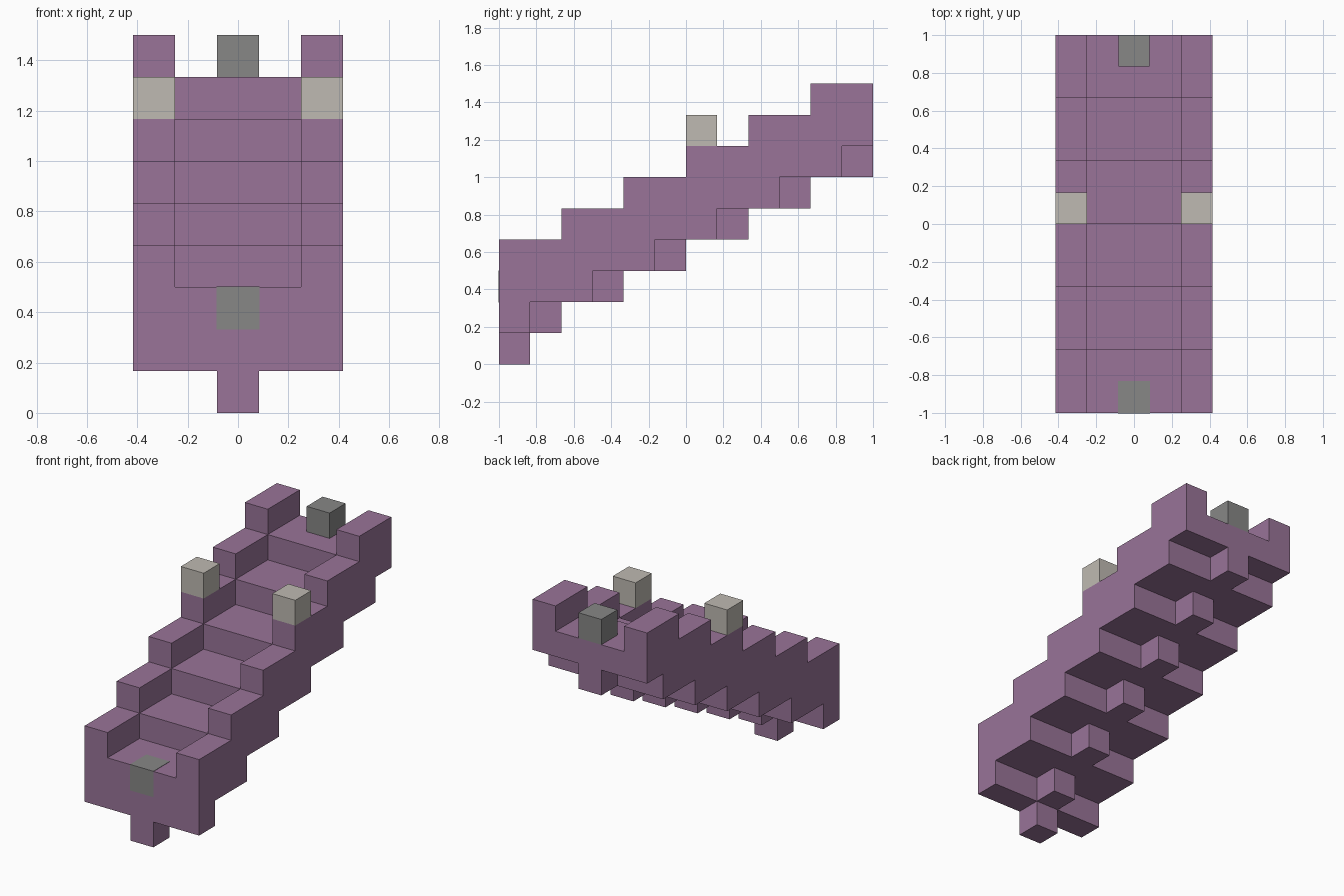
import bpy
import bmesh

if "Cube" in bpy.data.objects:
    bpy.data.objects.remove(bpy.data.objects["Cube"], do_unlink=True)

U = 1 / 6        # one block
STEPS = 6        # stair segments, each two blocks deep and one block high


def material(name, rgb):
    mat = bpy.data.materials.new(name)
    mat.use_nodes = True
    mat.diffuse_color = (*rgb, 1)
    mat.node_tree.nodes["Principled BSDF"].inputs["Base Color"].default_value = (*rgb, 1)
    return mat


purple = material("dusty_purple", (0.319, 0.174, 0.314))
beige = material("warm_beige", (0.521, 0.491, 0.445))
grey = material("mid_grey", (0.242, 0.242, 0.24))


def prism(name, profile, x0, x1, mat):
    """Extrude a (y, z) profile, given in blocks, from x0 to x1."""
    bm = bmesh.new()
    face = bm.faces.new([bm.verts.new((x0 * U, y * U, z * U)) for y, z in profile])
    ext = bmesh.ops.extrude_face_region(bm, geom=[face])
    moved = [v for v in ext["geom"] if isinstance(v, bmesh.types.BMVert)]
    bmesh.ops.translate(bm, verts=moved, vec=((x1 - x0) * U, 0, 0))
    bmesh.ops.recalc_face_normals(bm, faces=bm.faces)
    mesh = bpy.data.meshes.new(name)
    bm.to_mesh(mesh)
    bm.free()
    mesh.materials.append(mat)
    obj = bpy.data.objects.new(name, mesh)
    bpy.context.collection.objects.link(obj)
    return obj


def block(name, x, y, z, mat, grow=0.0):
    """One unit block centred on x, with its front at y and its base at z."""
    a, b = -grow, 1 + grow
    return prism(name, [(y + a, z + a), (y + b, z + a), (y + b, z + b), (y + a, z + b)],
                 x - 0.5 - grow, x + 0.5 + grow, mat)


def stair_profile(first_top):
    """Stepped top, and stepped underside offset by half a segment."""
    pts = []
    for i in range(STEPS):
        y = 2 * i - STEPS
        pts += [(y, first_top + i), (y + 2, first_top + i)]
    for i in reversed(range(STEPS)):
        y = 2 * i - STEPS + 1
        pts += [(y + 1, i + 2), (y, i + 2), (y, i + 1)] if i == STEPS - 1 else \
               [(y, i + 2), (y, i + 1)]
    pts.append((-STEPS, 1))
    return pts


# Sunken stair treads and the raised walls on both sides
prism("stair_treads", stair_profile(3), -1.5, 1.5, purple)
for side, s in (("left", 1), ("right", -1)):
    prism(side + "_wall", stair_profile(4), s * 1.5, s * 2.5, purple)
    block(side + "_wall_cap", s * 2, 0, 7, beige)

# Pegs under the stairs
block("front_foot", 0, -STEPS, 0, purple)
for i in range(STEPS):
    block(f"under_peg_{i + 1}", 0, 2 * i - STEPS + 1, i + 1, purple)

# Grey marker blocks: one set flush in the lowest tread, one standing at the top
block("front_marker", 0, -STEPS, 2, grey, grow=0.012)
block("back_marker", 0, STEPS - 1, 8, grey)
